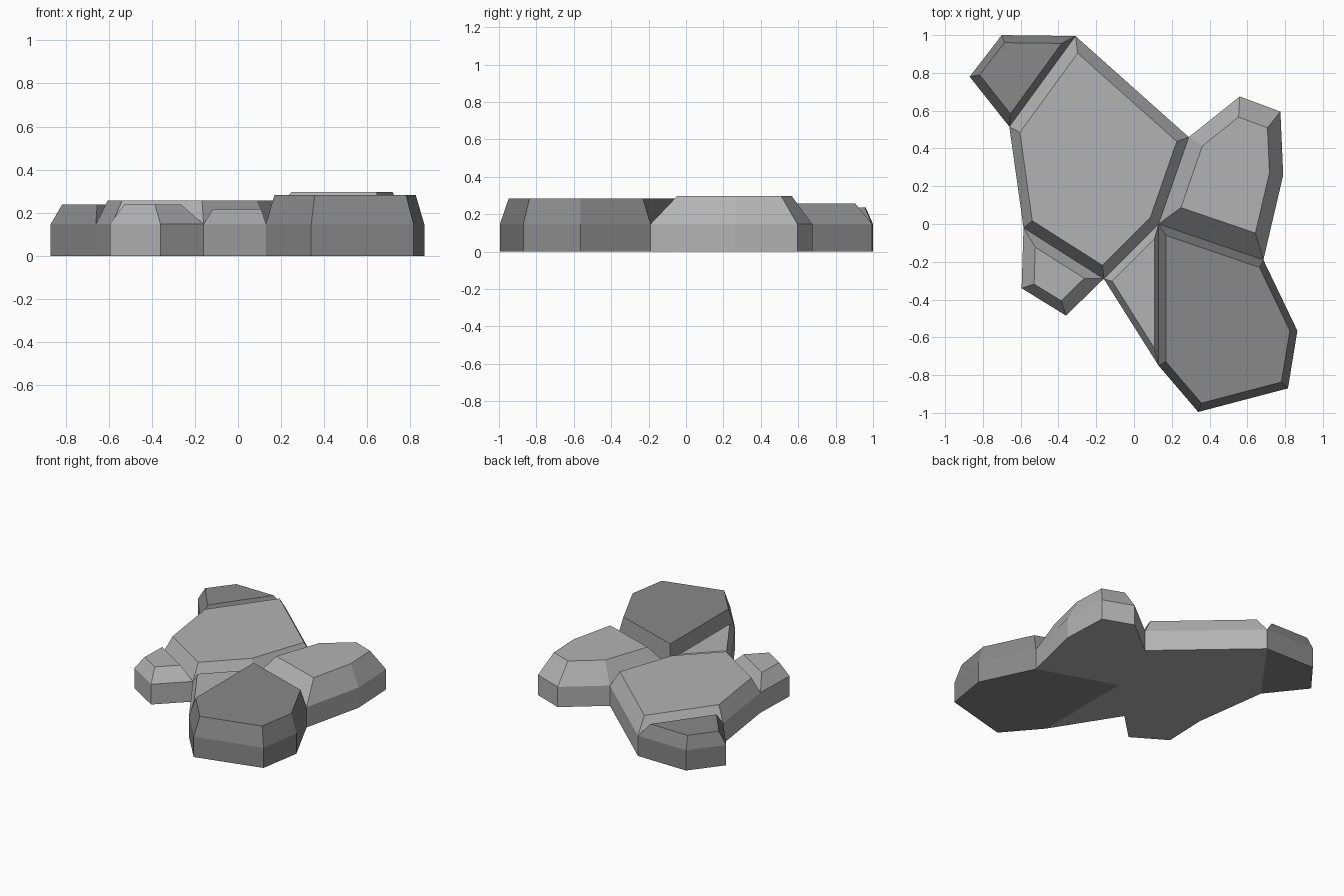
import bpy
import bmesh
from mathutils import Vector

if "Cube" in bpy.data.objects:
    bpy.data.objects.remove(bpy.data.objects["Cube"])


def material(name, grey):
    m = bpy.data.materials.new(name)
    m.diffuse_color = (grey, grey, grey, 1)
    m.use_nodes = True
    m.node_tree.nodes["Principled BSDF"].inputs["Base Color"].default_value = m.diffuse_color
    return m


LIGHT = material("light grey stone", 0.45)
DARK = material("dark grey stone", 0.25)
RIM = 0.147  # height where every stone starts to taper

# Corners shared by neighbouring stones
north, east, middle = (-0.31, 0.995), (0.29, 0.46), (0.13, 0.0)
south, west, northwest = (-0.16, -0.29), (-0.585, -0.02), (-0.66, 0.515)
far_east, far_south = (0.685, -0.19), (0.13, -0.75)


def stone(name, outline, top_z, top_scale, mat):
    """Straight-sided slab whose top shrinks towards the mean of its corners."""
    bm = bmesh.new()
    base = bm.faces.new([bm.verts.new((x, y, 0)) for x, y in outline])
    centre = sum((v.co for v in base.verts), Vector()) / len(outline)
    ring = base
    for z, scale in ((RIM, 1.0), (top_z, top_scale)):
        geom = bmesh.ops.extrude_face_region(
            bm, geom=[ring], use_keep_orig=(ring is base))["geom"]
        old = ring
        ring = next(g for g in geom if isinstance(g, bmesh.types.BMFace))
        if old is not base and old.is_valid:
            bm.faces.remove(old)
        for v in ring.verts:
            v.co.x = centre.x + (v.co.x - centre.x) * scale
            v.co.y = centre.y + (v.co.y - centre.y) * scale
            v.co.z = z
    bmesh.ops.recalc_face_normals(bm, faces=bm.faces[:])
    mesh = bpy.data.meshes.new(name)
    bm.to_mesh(mesh)
    bm.free()
    mesh.materials.append(mat)
    bpy.context.collection.objects.link(bpy.data.objects.new(name, mesh))


# Large central stone
stone("centre_stone", [north, east, middle, south, west, northwest],
      0.257, 0.874, LIGHT)
# Small stone at the back left
stone("back_left_stone", [(-0.70, 1.0), north, northwest, (-0.87, 0.78)],
      0.237, 0.775, DARK)
# Tall stone on the right
stone("right_stone", [east, (0.56, 0.675), (0.775, 0.595), (0.79, 0.26),
                      far_east, middle], 0.296, 0.71, LIGHT)
# Large stone at the front right
stone("front_right_stone", [middle, far_east, (0.865, -0.565), (0.815, -0.87),
                            (0.34, -0.995), far_south], 0.283, 0.892, DARK)
# Three-cornered filler stone
stone("wedge_stone", [middle, far_south, south], 0.218, 0.77, LIGHT)
# Small stone at the front left
stone("front_left_stone", [west, south, (-0.36, -0.485), (-0.595, -0.34)],
      0.237, 0.61, LIGHT)
